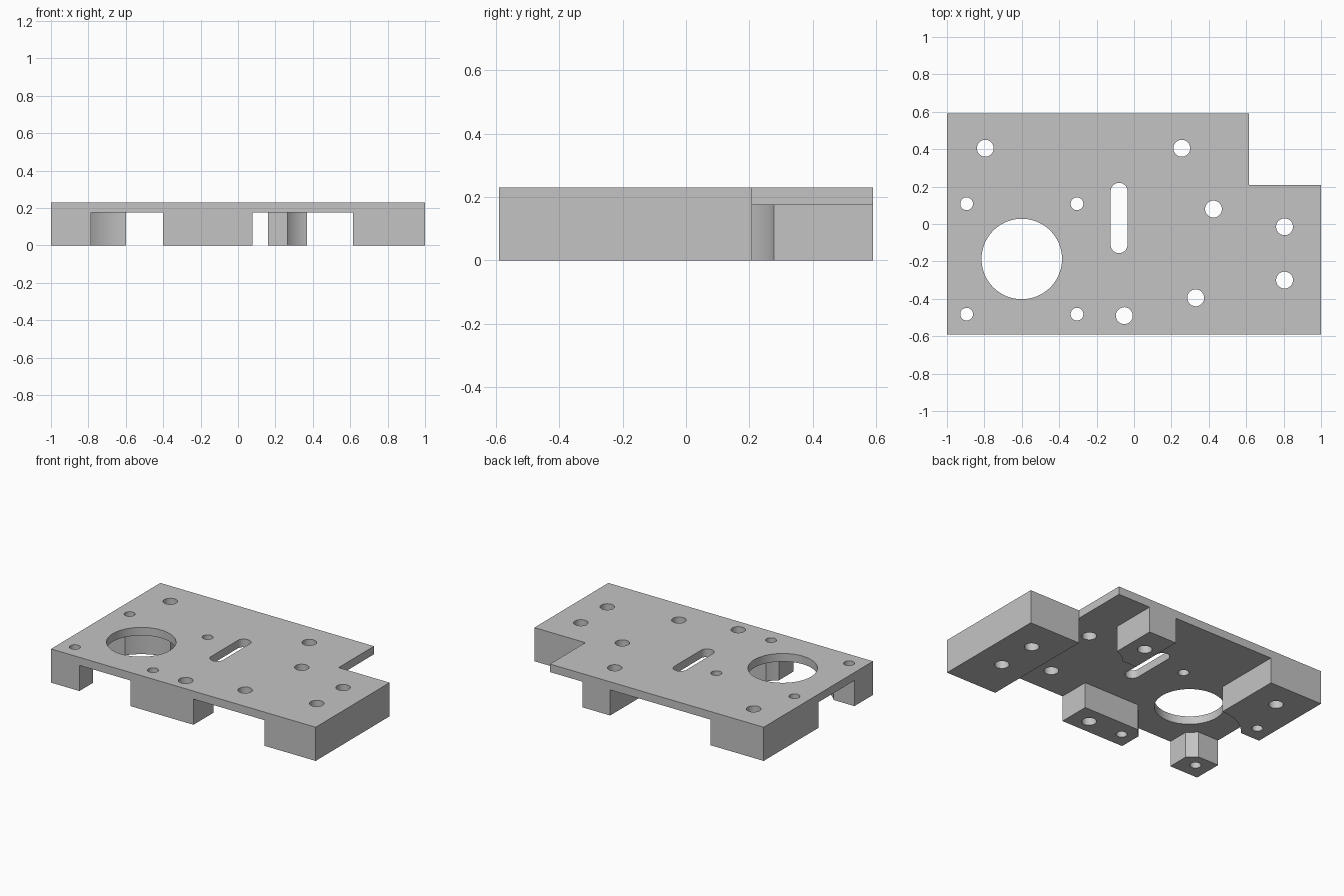
import bpy
import bmesh
import math

cube = bpy.data.objects.get("Cube")
if cube:
    bpy.data.objects.remove(cube, do_unlink=True)

TOP, UNDERSIDE = 0.23, 0.175
OVERLAP = 0.2          # legs reach into the plate so the union is clean

grey = bpy.data.materials.new("machined grey")
grey.use_nodes = True
grey.diffuse_color = (0.55, 0.55, 0.55, 1)
grey.node_tree.nodes["Principled BSDF"].inputs["Base Color"].default_value = (0.55, 0.55, 0.55, 1)


def prism(name, outline, z0, z1):
    """Extrude a counter-clockwise outline from z0 to z1."""
    bm = bmesh.new()
    base = bm.faces.new([bm.verts.new((x, y, z0)) for x, y in outline])
    top = bmesh.ops.extrude_face_region(bm, geom=[base])["geom"]
    bmesh.ops.translate(bm, vec=(0, 0, z1 - z0),
                        verts=[v for v in top if isinstance(v, bmesh.types.BMVert)])
    bmesh.ops.recalc_face_normals(bm, faces=bm.faces)
    mesh = bpy.data.meshes.new(name)
    bm.to_mesh(mesh)
    bm.free()
    mesh.materials.append(grey)
    obj = bpy.data.objects.new(name, mesh)
    bpy.context.collection.objects.link(obj)
    return obj


def box(name, x0, x1, y0, y1):
    return prism(name, [(x0, y0), (x1, y0), (x1, y1), (x0, y1)], 0, OVERLAP)


def round_cutter(x, y, r, stretch=0, n=64):
    """Through cutter; stretch lengthens it along y into a slot."""
    pts = []
    for i in range(n):
        a = 2 * math.pi * (i + 0.5) / n
        shift = math.copysign(stretch, math.sin(a))
        pts.append((x + r * math.cos(a), y + r * math.sin(a) + shift))
    return prism("cutter", pts, -0.1, TOP + 0.1)


def combine(target, tool, operation):
    """Apply a boolean and discard the tool."""
    mod = target.modifiers.new("boolean", "BOOLEAN")
    mod.operation, mod.solver, mod.object = operation, "EXACT", tool
    graph = bpy.context.evaluated_depsgraph_get()
    mesh = bpy.data.meshes.new_from_object(target.evaluated_get(graph))
    target.modifiers.clear()
    target.data = mesh
    bpy.data.objects.remove(tool, do_unlink=True)


# Top plate with one corner notched away
plate = prism("mounting_plate",
              [(-1, -0.59), (1, -0.59), (1, 0.208), (0.615, 0.208), (0.615, 0.59), (-1, 0.59)],
              UNDERSIDE, TOP)

# Legs, relieved where they come near the bore or the inner bolt hole
BORE = (-0.6, -0.187)
BOLT = (0.425, 0.08)
legs = [
    (box("right_leg", 0.615, 1, -0.59, 0.208), None),
    (box("front_middle_leg", -0.4, 0.077, -0.59, -0.373), (*BORE, 0.316)),
    (box("front_corner_leg", -1, -0.785, -0.59, -0.39), (*BORE, 0.316)),
    (box("back_corner_leg", -1, -0.6, 0, 0.59), (*BORE, 0.316)),
    (box("back_middle_leg", 0.16, 0.37, 0.208, 0.59), (*BOLT, 0.205)),
]
for leg, relief in legs:
    if relief:
        combine(leg, round_cutter(*relief, n=96), "DIFFERENCE")
    combine(plate, leg, "UNION")

# Large bore and adjusting slot
combine(plate, round_cutter(*BORE, 0.215, n=96), "DIFFERENCE")
combine(plate, round_cutter(-0.08, 0.032, 0.045, stretch=0.143), "DIFFERENCE")

# Bolt holes, then the smaller square pattern around the bore
for x, y in [(-0.795, 0.405), (0.255, 0.405), BOLT, (0.805, -0.015),
             (0.805, -0.3), (0.33, -0.395), (-0.052, -0.49)]:
    combine(plate, round_cutter(x, y, 0.045), "DIFFERENCE")
for sx in (-1, 1):
    for sy in (-1, 1):
        combine(plate, round_cutter(BORE[0] + sx * 0.295, BORE[1] + sy * 0.295, 0.034), "DIFFERENCE")

# Smooth hole walls, crisp machined edges
bpy.ops.object.select_all(action="DESELECT")
plate.select_set(True)
bpy.context.view_layer.objects.active = plate
bpy.ops.object.shade_smooth_by_angle(angle=math.radians(30))
